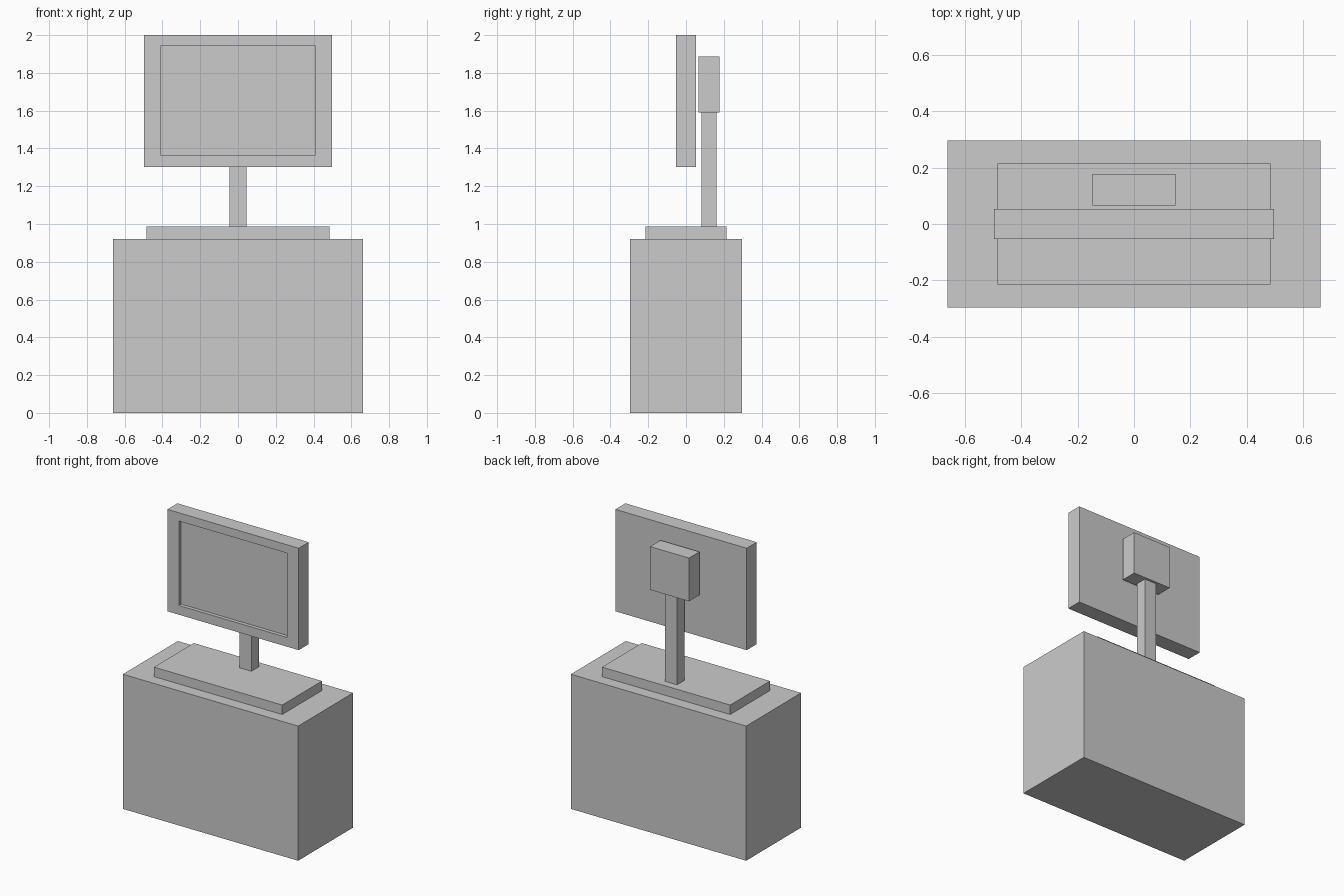
import bpy, bmesh

if "Cube" in bpy.data.objects:
    bpy.data.objects.remove(bpy.data.objects["Cube"])


def make_object(name, bm):
    bmesh.ops.recalc_face_normals(bm, faces=bm.faces)
    mesh = bpy.data.meshes.new(name)
    bm.to_mesh(mesh)
    bm.free()
    obj = bpy.data.objects.new(name, mesh)
    bpy.context.collection.objects.link(obj)
    return obj


def box(x, y0, y1, z0, z1):
    """Box spanning -x..x, y0..y1, z0..z1."""
    bm = bmesh.new()
    bmesh.ops.create_cube(bm, size=1)
    for v in bm.verts:
        v.co = (v.co.x * 2 * x,
                y1 if v.co.y > 0 else y0,
                z1 if v.co.z > 0 else z0)
    return bm


def extrude_inset(bm, axis, sign, place_inset, shift):
    """Inset the face pointing along an axis to a new rectangle, then extrude it."""
    bm.normal_update()
    face = next(f for f in bm.faces if f.normal[axis] * sign > 0.9)
    centre = face.calc_center_median()
    for move in (False, True):
        face = bmesh.ops.extrude_discrete_faces(bm, faces=[face])["faces"][0]
        for v in face.verts:
            if move:
                v.co[axis] += shift
            else:
                place_inset(v.co, centre)


# Cabinet and the plate on top of it
make_object("cabinet", box(0.663, -0.297, 0.297, 0, 0.921))
make_object("stand_plate", box(0.485, -0.215, 0.215, 0.921, 0.986))

# Screen with a recessed front panel
screen = box(0.497, -0.054, 0.054, 1.303, 2.0)


def panel_corner(co, c):
    co.x = 0.41 if co.x > c.x else -0.41
    co.z = 1.943 if co.z > c.z else 1.366


extrude_inset(screen, 1, -1, panel_corner, 0.025)
make_object("screen", screen)

# Rear mount block with the post drawn down from its underside
mount = box(0.147, 0.065, 0.177, 1.59, 1.886)


def post_corner(co, c):
    co.x = 0.045 if co.x > c.x else -0.045
    co.y = 0.161 if co.y > c.y else 0.081


extrude_inset(mount, 2, -1, post_corner, 0.986 - 1.59)
make_object("post_and_mount", mount)
